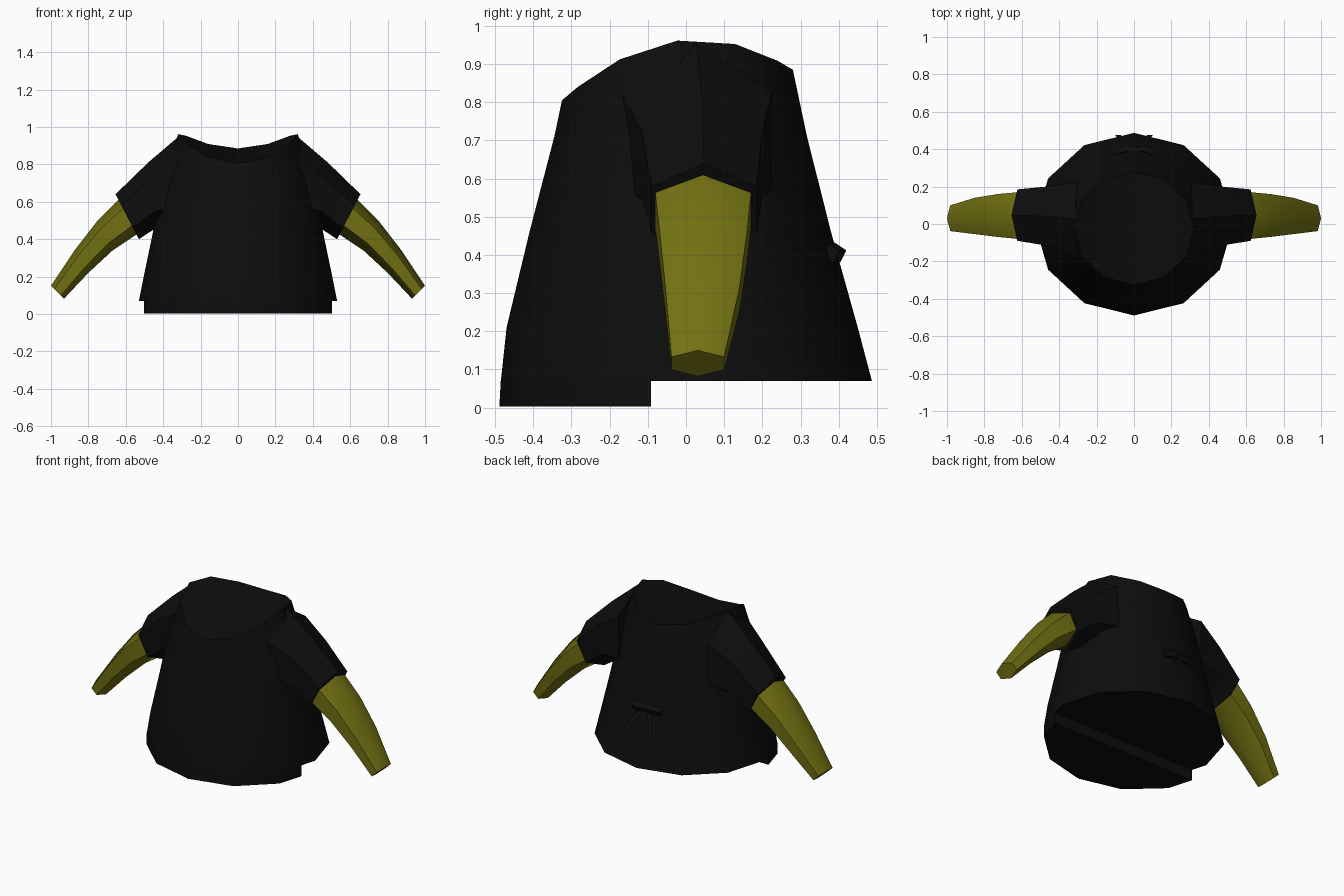
import bpy, bmesh, math

if "Cube" in bpy.data.objects:
    bpy.data.objects.remove(bpy.data.objects["Cube"])


def material(name, rgb):
    m = bpy.data.materials.new(name)
    m.diffuse_color = (*rgb, 1)
    m.use_nodes = True
    m.node_tree.nodes["Principled BSDF"].inputs["Base Color"].default_value = m.diffuse_color
    return m


BLACK = material("black cloth", (0.004, 0.004, 0.004))
OLIVE = material("olive sleeve", (0.17, 0.165, 0.006))


def finish(bm, name, mat, angle=35):
    bmesh.ops.recalc_face_normals(bm, faces=bm.faces[:])
    me = bpy.data.meshes.new(name)
    bm.to_mesh(me)
    bm.free()
    me.materials.append(mat)
    ob = bpy.data.objects.new(name, me)
    bpy.context.collection.objects.link(ob)
    bpy.ops.object.select_all(action='DESELECT')
    ob.select_set(True)
    bpy.context.view_layer.objects.active = ob
    bpy.ops.object.shade_smooth_by_angle(angle=math.radians(angle))
    return ob


def loft(bm, rings, cap_start=True, cap_end=True):
    rows = [[bm.verts.new(p) for p in r] for r in rings]
    n = len(rows[0])
    for a, b in zip(rows, rows[1:]):
        for i in range(n):
            j = (i + 1) % n
            bm.faces.new((a[i], a[j], b[j], b[i]))
    if cap_start:
        bm.faces.new(rows[0])
    if cap_end:
        bm.faces.new(rows[-1])
    return rows


def ellipse(rx, y0, y1, z):
    """12-sided ring; z is a number or a function of y. Starts at the front."""
    pts = []
    for i in range(12):
        a = math.radians(30 * i - 90)
        y = (y0 + y1) / 2 + (y1 - y0) / 2 * math.sin(a)
        pts.append((rx * math.cos(a), y, z(y) if callable(z) else z))
    return pts


def neck_z(y):
    d = y - 0.03
    return 0.965 - (1.27 if d < 0 else 1.28) * d * d


# Torso with a saddle-shaped neck opening, closed by front-to-back strips
bm = bmesh.new()
rows = loft(bm, [ellipse(0.53, -0.485, 0.487, 0.07),
                 ellipse(0.502, -0.47, 0.45, 0.21),
                 ellipse(0.45, -0.41, 0.38, 0.46),
                 ellipse(0.405, -0.345, 0.317, 0.71),
                 ellipse(0.32, -0.325, 0.28, neck_z)], cap_end=False)
rim = rows[-1]
for s in (1, -1):
    for i in range(3):
        quad = [rim[s * i % 12], rim[s * (i + 1) % 12],
                rim[(6 - s * (i + 1)) % 12], rim[(6 - s * i) % 12]]
        bm.faces.new(list(dict.fromkeys(quad)))
finish(bm, "torso", BLACK)

# Longer front hem, cut straight across
bm = bmesh.new()
loft(bm, [ellipse(0.53, -0.489, 0.489, 0.003), ellipse(0.53, -0.485, 0.487, 0.075)])
cut = bmesh.ops.bisect_plane(bm, geom=bm.verts[:] + bm.edges[:] + bm.faces[:],
                             plane_co=(0, -0.092, 0), plane_no=(0, 1, 0), clear_outer=True)
bmesh.ops.holes_fill(bm, edges=[e for e in bm.edges if e.is_boundary])
finish(bm, "front_hem", BLACK)


def hexagon(side, top, bottom, y0, y1):
    """Six-sided section between a top and a bottom (x, z) point."""
    ym = (y0 + y1) / 2
    pts = []
    for t, y in ((0, ym), (.25, y0), (.75, y0), (1, ym), (.75, y1), (.25, y1)):
        pts.append((side * (top[0] + (bottom[0] - top[0]) * t), y,
                    top[1] + (bottom[1] - top[1]) * t))
    return pts


for side, label in ((1, "right"), (-1, "left")):
    # Short outer sleeve flowing out of the shoulder
    bm = bmesh.new()
    loft(bm, [hexagon(side, (0.31, 0.955), (0.30, 0.44), -0.17, 0.225),
              hexagon(side, (0.48, 0.81), (0.43, 0.465), -0.115, 0.2),
              hexagon(side, (0.655, 0.64), (0.53, 0.40), -0.09, 0.185)])
    finish(bm, label + "_short_sleeve", BLACK, 40)

    # Tapered, slightly bent arm sleeve
    bm = bmesh.new()
    loft(bm, [hexagon(side, (0.60, 0.64), (0.50, 0.44), -0.08, 0.17),
              hexagon(side, (0.645, 0.605), (0.55, 0.42), -0.08, 0.17),
              hexagon(side, (0.75, 0.50), (0.67, 0.34), -0.069, 0.16),
              hexagon(side, (0.87, 0.345), (0.80, 0.22), -0.054, 0.14),
              hexagon(side, (1.0, 0.15), (0.93, 0.082), -0.038, 0.1)])
    finish(bm, label + "_arm", OLIVE, 65)

    # Small bow loop and thin ribbon tail on the back
    bm = bmesh.new()
    loft(bm, [[(side * x, y + dy, z + dz) for dy, dz in
               ((-0.03, 0.02), (0.0, 0.0), (-0.015, -0.03), (-0.04, -0.03))]
              for x, y, z in ((0.0, 0.41, 0.41), (0.05, 0.42, 0.412), (0.1, 0.40, 0.41))])
    finish(bm, label + "_bow_loop", BLACK)
    bm = bmesh.new()
    bm.faces.new([bm.verts.new((side * x, y, z)) for x, y, z in
                  ((0.02, 0.405, 0.385), (0.05, 0.405, 0.385), (0.1, 0.475, 0.28), (0.07, 0.475, 0.28))])
    finish(bm, label + "_bow_tail", BLACK)
